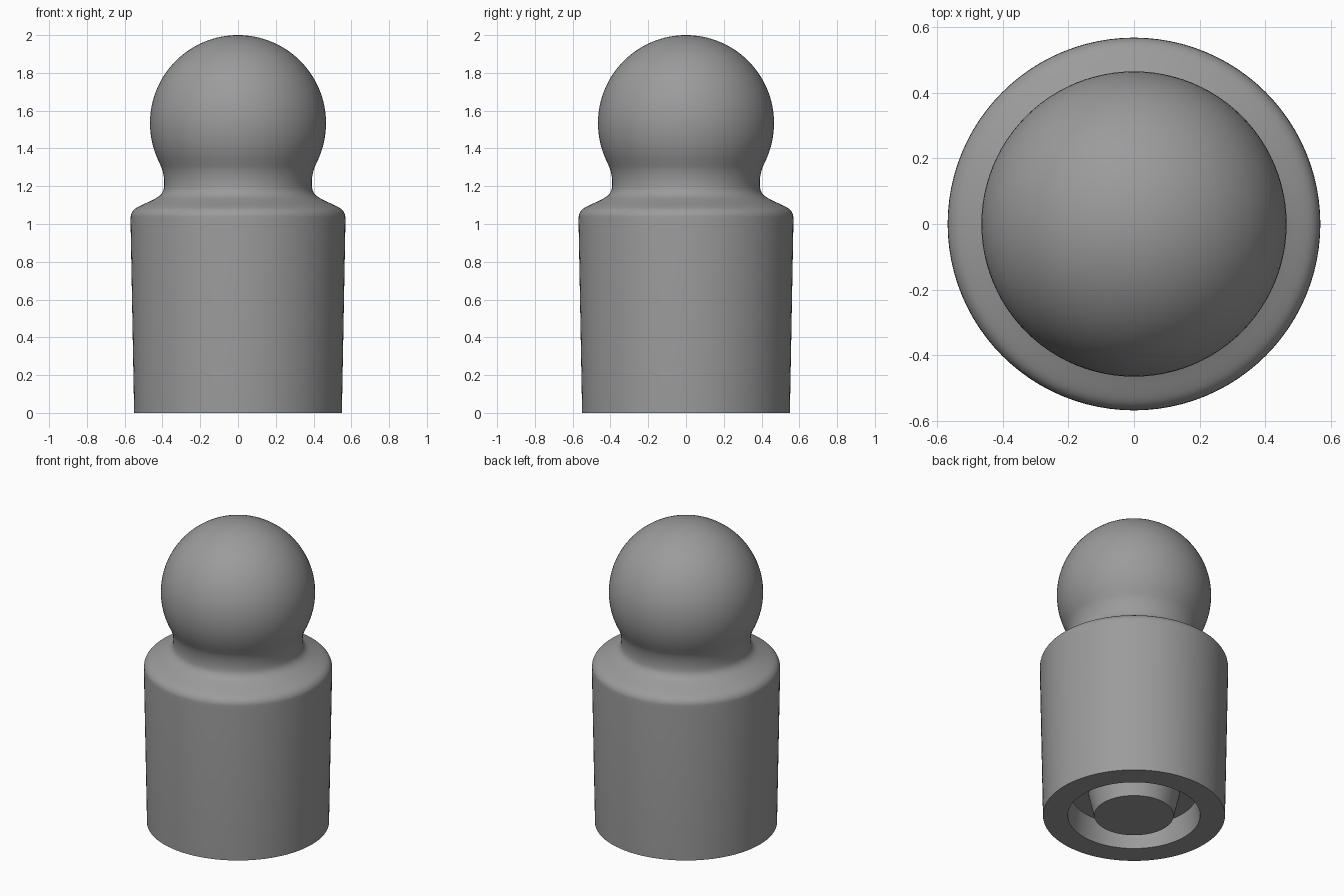
import bpy, bmesh, math
from mathutils import Vector
from mathutils.geometry import interpolate_bezier

if "Cube" in bpy.data.objects:
    bpy.data.objects.remove(bpy.data.objects["Cube"])

SEGMENTS = 96
BALL_R, BALL_Z = 0.466, 1.534

grey = bpy.data.materials.new("grey")
grey.diffuse_color = (0.33, 0.33, 0.33, 1)
grey.use_nodes = True
grey.node_tree.nodes["Principled BSDF"].inputs["Base Color"].default_value = grey.diffuse_color


def smooth_path(points, steps=6):
    """Smooth curve through (radius, height) points."""
    p = [Vector((r, 0, z)) for r, z in points]
    out = []
    for i in range(len(p) - 1):
        a, b = p[i], p[i + 1]
        length = (b - a).length
        ta = (p[i + 1] - p[max(i - 1, 0)]).normalized() * length / 3
        tb = (p[min(i + 2, len(p) - 1)] - a).normalized() * length / 3
        out += interpolate_bezier(a, a + ta, b - tb, b, steps + 1)[:-1]
    return [(v.x, v.z) for v in out + [p[-1]]]


def lathe(name, profile):
    """Turn a (radius, height) profile around the z axis."""
    bm = bmesh.new()
    verts = [bm.verts.new((r, 0, z)) for r, z in profile]
    edges = [bm.edges.new(pair) for pair in zip(verts, verts[1:])]
    bmesh.ops.spin(bm, geom=verts + edges, cent=(0, 0, 0), axis=(0, 0, 1),
                   angle=math.tau, steps=SEGMENTS, use_duplicate=False)
    bmesh.ops.remove_doubles(bm, verts=bm.verts, dist=1e-5)
    bmesh.ops.recalc_face_normals(bm, faces=bm.faces)
    mesh = bpy.data.meshes.new(name)
    bm.to_mesh(mesh)
    bm.free()
    mesh.materials.append(grey)
    obj = bpy.data.objects.new(name, mesh)
    bpy.context.collection.objects.link(obj)
    bpy.context.view_layer.objects.active = obj
    obj.select_set(True)
    bpy.ops.object.shade_smooth_by_angle(angle=math.radians(35))
    obj.select_set(False)
    return obj


# Underside: central boss, ring groove and flat rim
underside = [(0, 0), (0.24, 0), (0.275, 0.15), (0.38, 0.15), (0.4, 0), (0.55, 0)]

# Rounded shoulder and concave neck leading up to the ball
shoulder = smooth_path([(0.569, 1.02), (0.566, 1.05), (0.553, 1.073), (0.53, 1.09),
                        (0.465, 1.121), (0.42, 1.146), (0.398, 1.172), (0.391, 1.205),
                        (0.393, 1.25), (0.402, 1.29), (0.4168, 1.3256)])

# Ball head
start = math.asin((1.3256 - BALL_Z) / BALL_R)
ball = []
for i in range(1, 41):
    a = start + (math.pi / 2 - start) * i / 40
    ball.append((BALL_R * math.cos(a) if i < 40 else 0, BALL_Z + BALL_R * math.sin(a)))

lathe("peg_body", underside + shoulder + ball)
